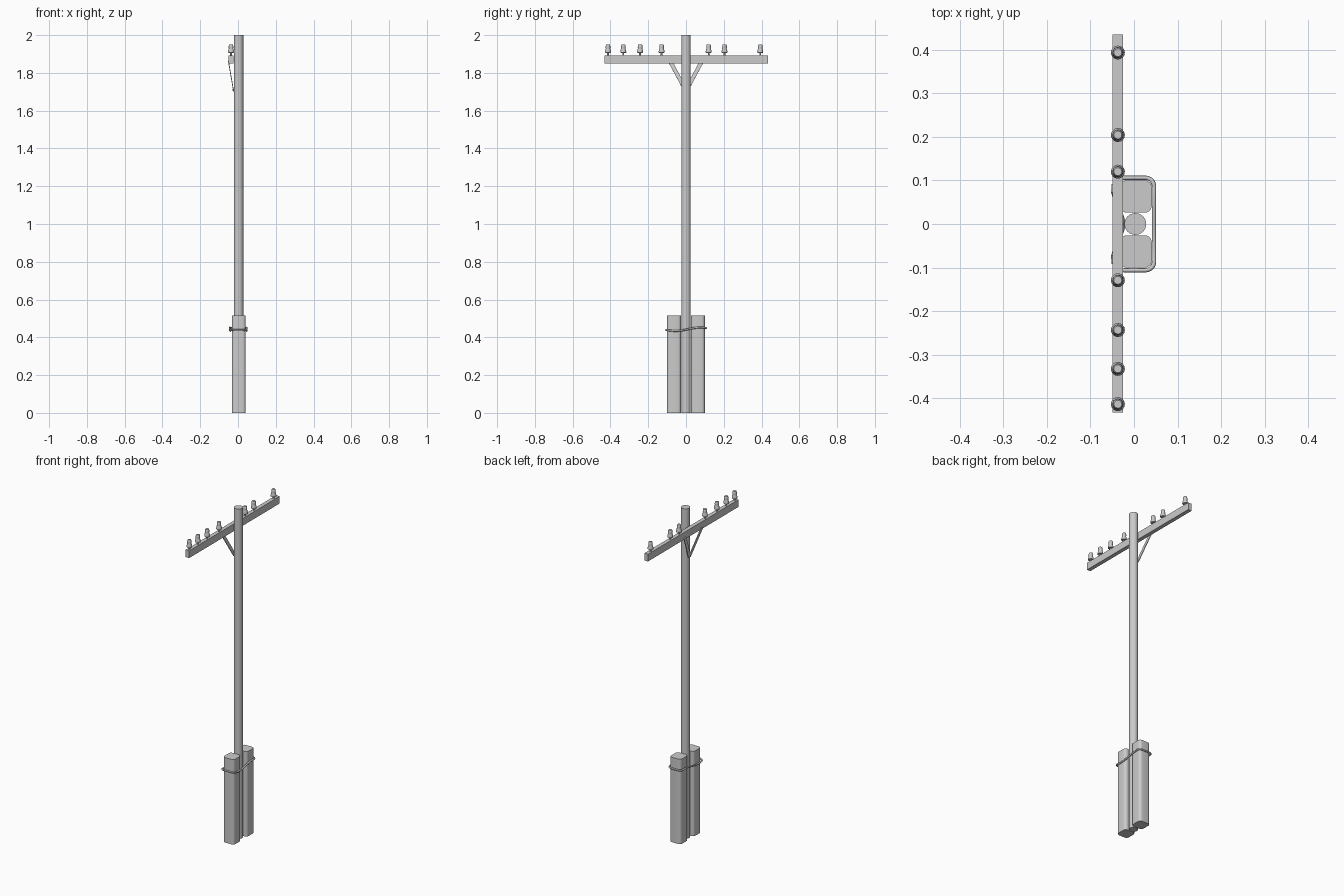
import bpy, bmesh, math
from mathutils import Vector

if "Cube" in bpy.data.objects:
    bpy.data.objects.remove(bpy.data.objects["Cube"])


def finish(name, bm, smooth=True):
    bmesh.ops.recalc_face_normals(bm, faces=bm.faces)
    me = bpy.data.meshes.new(name)
    bm.to_mesh(me)
    bm.free()
    ob = bpy.data.objects.new(name, me)
    bpy.context.collection.objects.link(ob)
    if smooth:
        bpy.context.view_layer.objects.active = ob
        ob.select_set(True)
        bpy.ops.object.shade_smooth_by_angle(angle=math.radians(35))
        ob.select_set(False)
    return ob


def lathe(name, profile, loc, sides=16):
    # stack of (radius, height) rings, capped at both ends
    bm = bmesh.new()
    rings = []
    for r, z in profile:
        rings.append([bm.verts.new((loc[0] + r * math.cos(2 * math.pi * i / sides),
                                    loc[1] + r * math.sin(2 * math.pi * i / sides),
                                    loc[2] + z)) for i in range(sides)])
    for a, b in zip(rings, rings[1:]):
        for i in range(sides):
            j = (i + 1) % sides
            bm.faces.new((a[i], a[j], b[j], b[i]))
    bm.faces.new(rings[0])
    bm.faces.new(rings[-1])
    return finish(name, bm)


def bar(name, a, b, width_dir, width, thick):
    # rectangular bar running from point a to point b
    a, b = Vector(a), Vector(b)
    d = (b - a).normalized()
    w = Vector(width_dir)
    w = (w - d * w.dot(d)).normalized()
    n = d.cross(w)
    bm = bmesh.new()
    ends = [[bm.verts.new(p + w * (width / 2 * s) + n * (thick / 2 * t))
             for s, t in ((-1, -1), (1, -1), (1, 1), (-1, 1))] for p in (a, b)]
    bm.faces.new(ends[0])
    bm.faces.new(ends[1])
    for i in range(4):
        j = (i + 1) % 4
        bm.faces.new((ends[0][i], ends[0][j], ends[1][j], ends[1][i]))
    return finish(name, bm, False)


def rounded_rect(cx, cy, hx, hy, r, steps=5):
    pts = []
    for k, (sx, sy) in enumerate(((1, 1), (-1, 1), (-1, -1), (1, -1))):
        for i in range(steps + 1):
            t = math.pi / 2 * (k + i / steps)
            pts.append((cx + sx * (hx - r) + r * math.cos(t),
                        cy + sy * (hy - r) + r * math.sin(t)))
    return pts


# Pole
lathe("pole", [(0.025, 0), (0.025, 2.0)], (0.003, 0, 0), 24)

# Crossarm
bar("crossarm", (-0.037, -0.432, 1.871), (-0.037, 0.434, 1.871), (0, 0, 1), 0.044, 0.024)

# Insulators on their pins
for i, y in enumerate((-0.413, -0.332, -0.243, -0.129, 0.12, 0.204, 0.393)):
    lathe(f"insulator_pin_{i}", [(0.005, 0), (0.005, 0.025)], (-0.037, y, 1.89), 10)
    lathe(f"insulator_{i}", [(0.010, 0.016), (0.0155, 0.017), (0.016, 0.023), (0.0135, 0.033),
                             (0.0115, 0.04), (0.0125, 0.046), (0.0115, 0.057), (0.009, 0.061)],
          (-0.037, y, 1.89))

# Diagonal braces and their bolt
for s, side in ((-1, "left"), (1, "right")):
    bar(f"brace_{side}", (-0.050, s * 0.082, 1.858), (-0.0235, 0, 1.705), (0, 1, 0), 0.021, 0.004)
bar("brace_bolt", (-0.028, 0, 1.71), (-0.015, 0, 1.71), (0, 1, 0), 0.01, 0.01)

# Support stubs either side of the pole
for s, side in ((-1, "left"), (1, "right")):
    bm = bmesh.new()
    face = bm.faces.new([bm.verts.new((x, y, 0)) for x, y in
                         rounded_rect(0.004, s * 0.063, 0.037, 0.037, 0.017)])
    top = bmesh.ops.extrude_face_region(bm, geom=[face], use_keep_orig=True)["geom"]
    bmesh.ops.translate(bm, verts=[v for v in top if isinstance(v, bmesh.types.BMVert)],
                        vec=(0, 0, 0.515))
    finish(f"support_stub_{side}", bm)

# Binding wire looped around both stubs, sagging unevenly
cu = bpy.data.curves.new("binding_wire", 'CURVE')
cu.dimensions = '3D'
cu.bevel_depth = 0.005
cu.bevel_resolution = 2
sp = cu.splines.new('POLY')
loop = []
corner = rounded_rect(0.002, 0, 0.044, 0.106, 0.02)
for i, (x, y) in enumerate(corner):
    nx, ny = corner[(i + 1) % len(corner)]
    n = max(1, round(math.hypot(nx - x, ny - y) / 0.02))
    loop += [(x + (nx - x) * k / n, y + (ny - y) * k / n) for k in range(n)]
sp.points.add(len(loop) - 1)
for p, (x, y) in zip(sp.points, loop):
    p.co = (x, y, 0.443 + 0.009 * math.sin((y - 0.01) * 24), 1)
sp.use_cyclic_u = True
wire = bpy.data.objects.new("binding_wire", cu)
bpy.context.collection.objects.link(wire)
